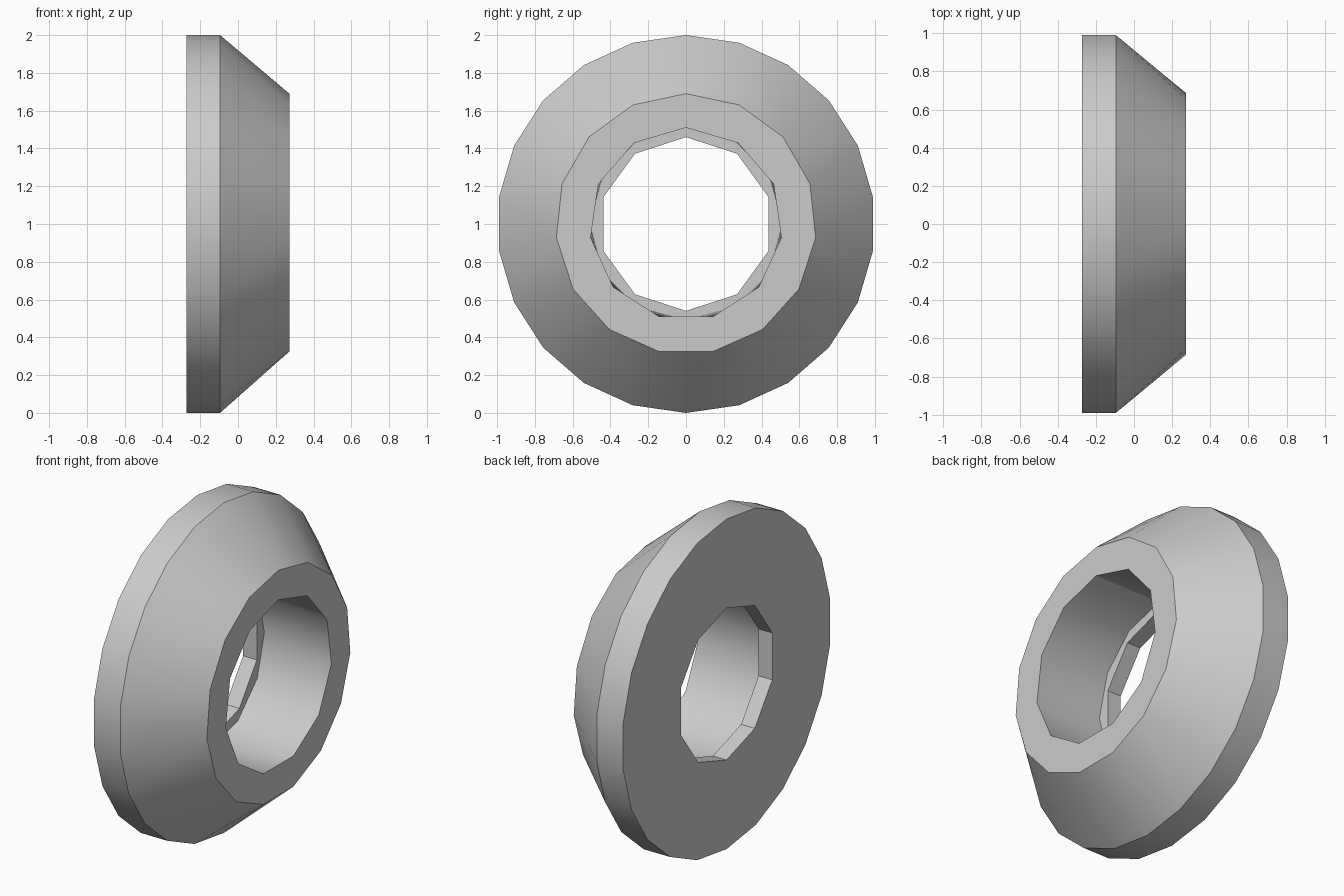
import bpy, bmesh, math

cube = bpy.data.objects.get("Cube")
if cube:
    bpy.data.objects.remove(cube, do_unlink=True)

grey = bpy.data.materials.new("plain grey")
grey.use_nodes = True
colour = (0.6, 0.6, 0.6, 1)
grey.diffuse_color = colour
grey.node_tree.nodes["Principled BSDF"].inputs["Base Color"].default_value = colour

# Rings of the section, in order round the solid: (x, radius, sides)
BACK, FRONT, LEDGE = -0.272, 0.272, -0.18
RINGS = [
    (BACK, 1.0, 22),     # rim, back edge
    (-0.095, 1.0, 22),   # rim, front edge
    (FRONT, 0.69, 15),   # end of the cone
    (FRONT, 0.51, 11),   # mouth of the bore
    (LEDGE, 0.51, 12),   # bottom of the bore
    (LEDGE, 0.46, 10),   # inner edge of the ledge
    (BACK, 0.46, 10),    # back opening
]


def add_ring(bm, x, radius, sides):
    """Polygon about the x axis with one corner at the top."""
    angles = [math.tau * i / sides for i in range(sides)]
    return [bm.verts.new((x, radius * math.sin(a), 1 + radius * math.cos(a)))
            for a in angles]


def stitch(bm, a, b):
    """Join two rings that may differ in their number of sides."""
    na, nb = len(a), len(b)
    if na == nb:
        for i in range(na):
            j = (i + 1) % na
            bm.faces.new((a[i], a[j], b[j], b[i]))
        return
    i = j = 0
    while i < na or j < nb:
        if j == nb or (i < na and (i + 0.5) / na <= (j + 0.5) / nb):
            bm.faces.new((a[i % na], a[(i + 1) % na], b[j % nb]))
            i += 1
        else:
            bm.faces.new((a[i % na], b[(j + 1) % nb], b[j % nb]))
            j += 1


# Flanged collar: rim, cone, stepped bore and flat back
bm = bmesh.new()
rings = [add_ring(bm, *ring) for ring in RINGS]
for k, ring in enumerate(rings):
    stitch(bm, ring, rings[(k + 1) % len(rings)])
bmesh.ops.recalc_face_normals(bm, faces=bm.faces)

mesh = bpy.data.meshes.new("conical_collar")
bm.to_mesh(mesh)
bm.free()
mesh.materials.append(grey)
collar = bpy.data.objects.new("conical_collar", mesh)
bpy.context.collection.objects.link(collar)

bpy.ops.object.select_all(action="DESELECT")
collar.select_set(True)
bpy.context.view_layer.objects.active = collar
bpy.ops.object.shade_smooth_by_angle(angle=math.radians(30))
